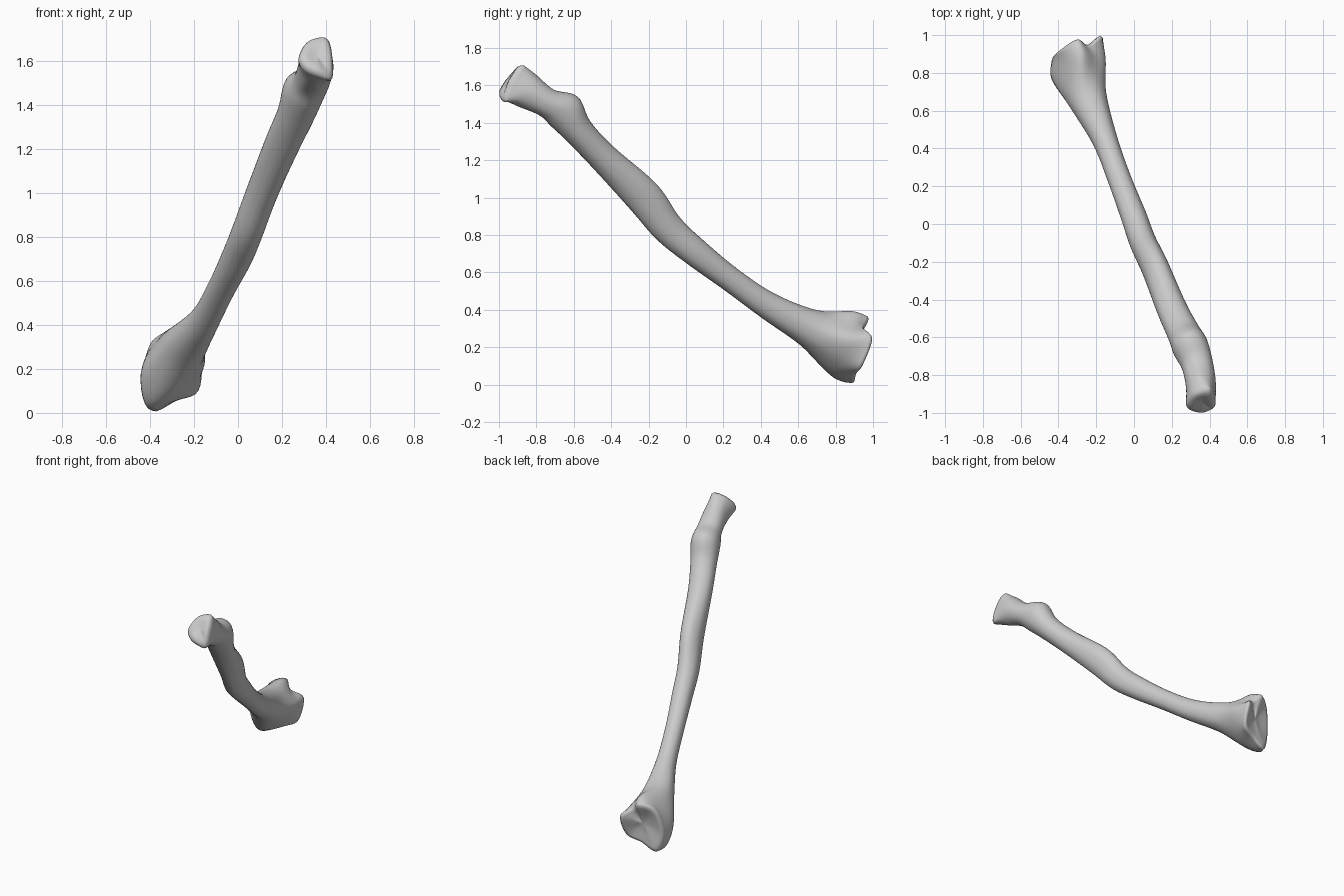
import bpy, bmesh, math
from mathutils import Vector

if "Cube" in bpy.data.objects:
    bpy.data.objects.remove(bpy.data.objects["Cube"], do_unlink=True)

# Shaft stations: centre x, y, z, half width, half depth, shear
SHAFT = [
    (.354, -.85, 1.572, .08, .098, 0),
    (.335, -.745, 1.508, .084, .079, 0),
    (.298, -.65, 1.46, .096, .106, .006),
    (.262, -.575, 1.355, .087, .082, 0),
    (.198, -.443, 1.215, .08, .08, 0),
    (.111, -.23, 1.007, .074, .094, .019),
    (.047, -.095, .835, .071, .085, .008),
    (-.003, .045, .712, .068, .077, 0),
    (-.077, .238, .563, .062, .067, 0),
    (-.153, .442, .42, .067, .074, 0),
    (-.244, .66, .303, .104, .105, 0),
]
# Eight-point outlines of the flared ends
HEAD_RIM = [(.43, -.93, 1.6), (.415, -.88, 1.685), (.38, -.865, 1.705), (.31, -.89, 1.68),
            (.275, -.95, 1.61), (.30, -.98, 1.56), (.365, -.99, 1.53), (.425, -.965, 1.515)]
FLARE = [(-.15, .87, .24), (-.21, .885, .32), (-.28, .89, .392), (-.37, .84, .33),
         (-.435, .77, .2), (-.41, .79, .05), (-.31, .78, .06), (-.2, .83, .13)]
BASE_RIM = [(-.17, .99, .25), (-.24, .94, .31), (-.3, .97, .365), (-.395, .91, .32),
            (-.435, .87, .15), (-.39, .885, .01), (-.28, .9, .055), (-.18, .935, .1)]
# Joint face profiles: scale of the ring and height above the rim
HEAD_CAP = ((.93, .014), (.8, .025), (.5, .026), (.2, .02))
BASE_CAP = ((.94, .01), (.8, .008), (.5, -.005), (.2, -.01))


def spline(pts, steps, closed):
    """Catmull-Rom curve through the points."""
    n = len(pts)
    at = (lambda i: pts[i % n]) if closed else (lambda i: pts[max(0, min(n - 1, i))])
    out = []
    for i in range(n if closed else n - 1):
        a, b, c, d = (at(i + k) for k in (-1, 0, 1, 2))
        for s in range(steps):
            t = s / steps
            out.append(b + (c - a) * t / 2 + (a * 2 - b * 5 + c * 4 - d) * t * t / 2
                       + (b * 3 - a - c * 3 + d) * t ** 3 / 2)
    return out if closed else out + [pts[-1]]


def centroid(ring):
    return sum(ring, Vector()) / len(ring)


def section(i):
    """Oval ring square to the shaft."""
    x, y, z, a, b, k = SHAFT[i]
    before, after = SHAFT[max(i - 1, 0)], SHAFT[min(i + 1, len(SHAFT) - 1)]
    d = (Vector(after[:3]) - Vector(before[:3])).normalized()
    u = d.cross(Vector((0, 0, 1))).normalized()
    v = u.cross(d)
    angles = [j * math.pi / 4 for j in range(8)]
    return [Vector((x, y, z)) + u * a * math.cos(t) + v * (b * math.sin(t) + k * math.cos(t))
            for t in angles]


def cap_rings(ring, out, profile):
    """Rounded rim running into the joint face."""
    c = centroid(ring)
    return [[c + (p - c) * s + out * h for p in ring] for s, h in profile]


# Interpolate around each ring, then along the bone
rings = [[Vector(p) for p in HEAD_RIM]]
rings += [section(i) for i in range(len(SHAFT))]
rings += [[Vector(p) for p in outline] for outline in (FLARE, BASE_RIM)]
rings = [spline(r, 5, True) for r in rings]
rows = [spline(list(line), 6, False) for line in zip(*rings)]
rings = [list(r) for r in zip(*rows)]

head_out = Vector((0, -.8, .6))
base_out = Vector((-.15, .93, -.3)).normalized()
rings = (cap_rings(rings[0], head_out, HEAD_CAP)[::-1] + rings
         + cap_rings(rings[-1], base_out, BASE_CAP))

# Skin the rings
bm = bmesh.new()
loops = [[bm.verts.new(p) for p in r] for r in rings]
n = len(loops[0])
for lo, hi in zip(loops, loops[1:]):
    for j in range(n):
        k = (j + 1) % n
        bm.faces.new((lo[j], lo[k], hi[k], hi[j]))
for loop in (loops[0], loops[-1]):
    tip = bm.verts.new(centroid([v.co for v in loop]))
    for j in range(n):
        bm.faces.new((loop[j], loop[(j + 1) % n], tip))
bmesh.ops.recalc_face_normals(bm, faces=bm.faces)
for f in bm.faces:
    f.smooth = True

mesh = bpy.data.meshes.new("forearm_bone")
bm.to_mesh(mesh)
bm.free()
bone = bpy.data.objects.new("forearm_bone", mesh)
bpy.context.collection.objects.link(bone)

# Plain grey bone
mat = bpy.data.materials.new("bone grey")
mat.use_nodes = True
colour = (.6, .6, .6, 1)
mat.diffuse_color = colour
mat.node_tree.nodes["Principled BSDF"].inputs["Base Color"].default_value = colour
mesh.materials.append(mat)
